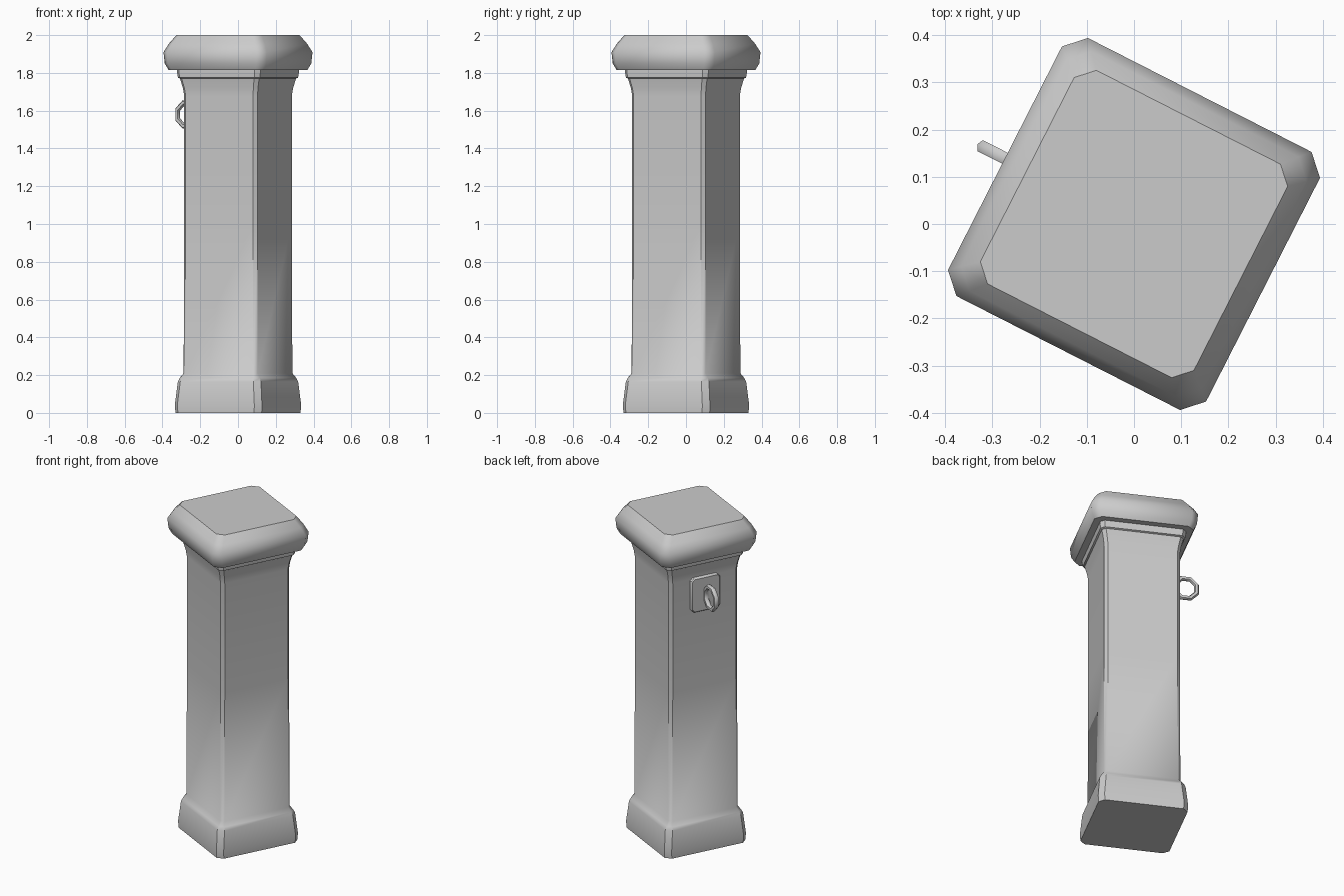
import bpy, bmesh, math
from mathutils import Matrix

cube = bpy.data.objects.get("Cube")
if cube:
    bpy.data.objects.remove(cube, do_unlink=True)

stone = bpy.data.materials.new("grey stone")
stone.use_nodes = True
GREY = (0.6, 0.6, 0.6, 1)
stone.diffuse_color = GREY
stone.node_tree.nodes["Principled BSDF"].inputs["Base Color"].default_value = GREY

# The whole post stands turned about the vertical axis
TURN = Matrix.Rotation(math.radians(-27), 4, 'Z')


def finish(name, bm, angle=40):
    bmesh.ops.recalc_face_normals(bm, faces=bm.faces)
    bm.transform(TURN)
    mesh = bpy.data.meshes.new(name)
    bm.to_mesh(mesh)
    bm.free()
    mesh.materials.append(stone)
    obj = bpy.data.objects.new(name, mesh)
    bpy.context.collection.objects.link(obj)
    bpy.ops.object.select_all(action='DESELECT')
    obj.select_set(True)
    bpy.context.view_layer.objects.active = obj
    bpy.ops.object.shade_smooth_by_angle(angle=math.radians(angle))
    return obj


def chamfered_outline(w, h, c):
    """Eight corners of a rectangle with cut corners, in order."""
    a, b = w - c, h - c
    return [(w, -b), (w, b), (a, h), (-a, h), (-w, b), (-w, -b), (-a, -h), (a, -h)]


def loft(bm, sections):
    """Join sections (half width, half height, chamfer, level) into a closed solid."""
    rings = [[bm.verts.new((x, y, z)) for x, y in chamfered_outline(w, h, c)]
             for w, h, c, z in sections]
    for low, high in zip(rings, rings[1:]):
        for i in range(8):
            j = (i + 1) % 8
            bm.faces.new((low[i], low[j], high[j], high[i]))
    bm.faces.new(rings[0][::-1])
    bm.faces.new(rings[-1])


def square_part(name, profile):
    bm = bmesh.new()
    loft(bm, [(h, h, c, z) for h, c, z in profile])
    return finish(name, bm)


# Foot, shaft and flared neck
square_part("post_body", [
    (0.256, 0.03, 0), (0.259, 0.03, 0.04), (0.247, 0.03, 0.165), (0.238, 0.025, 0.185),
    (0.22, 0.018, 0.21), (0.218, 0.018, 1.0), (0.218, 0.018, 1.68), (0.223, 0.018, 1.72),
    (0.235, 0.02, 1.77), (0.244, 0.022, 1.775), (0.247, 0.022, 1.80), (0.247, 0.022, 1.82)])

# Broad cap with rounded rim
square_part("cap", [
    (0.285, 0.036, 1.815), (0.302, 0.04, 1.85), (0.307, 0.041, 1.91),
    (0.285, 0.039, 1.955), (0.254, 0.035, 2.0)])

# Mounting plate on the side face
bm = bmesh.new()
loft(bm, [(0.105, 0.09, 0.016, 0), (0.105, 0.09, 0.016, 0.019), (0.1, 0.085, 0.014, 0.025)])
bm.transform(Matrix.Translation((-0.215, 0, 1.585)) @ Matrix.Rotation(-math.pi / 2, 4, 'Y'))
finish("ring_plate", bm)

# Eight-sided ring standing upright out of the plate
bm = bmesh.new()
MAJOR, MINOR, RADIUS, TUBE = 8, 6, 0.066, 0.015
loops = []
for i in range(MAJOR):
    a = 2 * math.pi * (i + 0.5) / MAJOR
    loop = []
    for j in range(MINOR):
        b = 2 * math.pi * j / MINOR
        r = RADIUS + TUBE * math.cos(b)
        loop.append(bm.verts.new((-0.298 + r * math.cos(a), TUBE * math.sin(b),
                                  1.58 + r * math.sin(a))))
    loops.append(loop)
for i in range(MAJOR):
    here, there = loops[i], loops[(i + 1) % MAJOR]
    for j in range(MINOR):
        k = (j + 1) % MINOR
        bm.faces.new((here[j], here[k], there[k], there[j]))
finish("ring", bm, 61)
